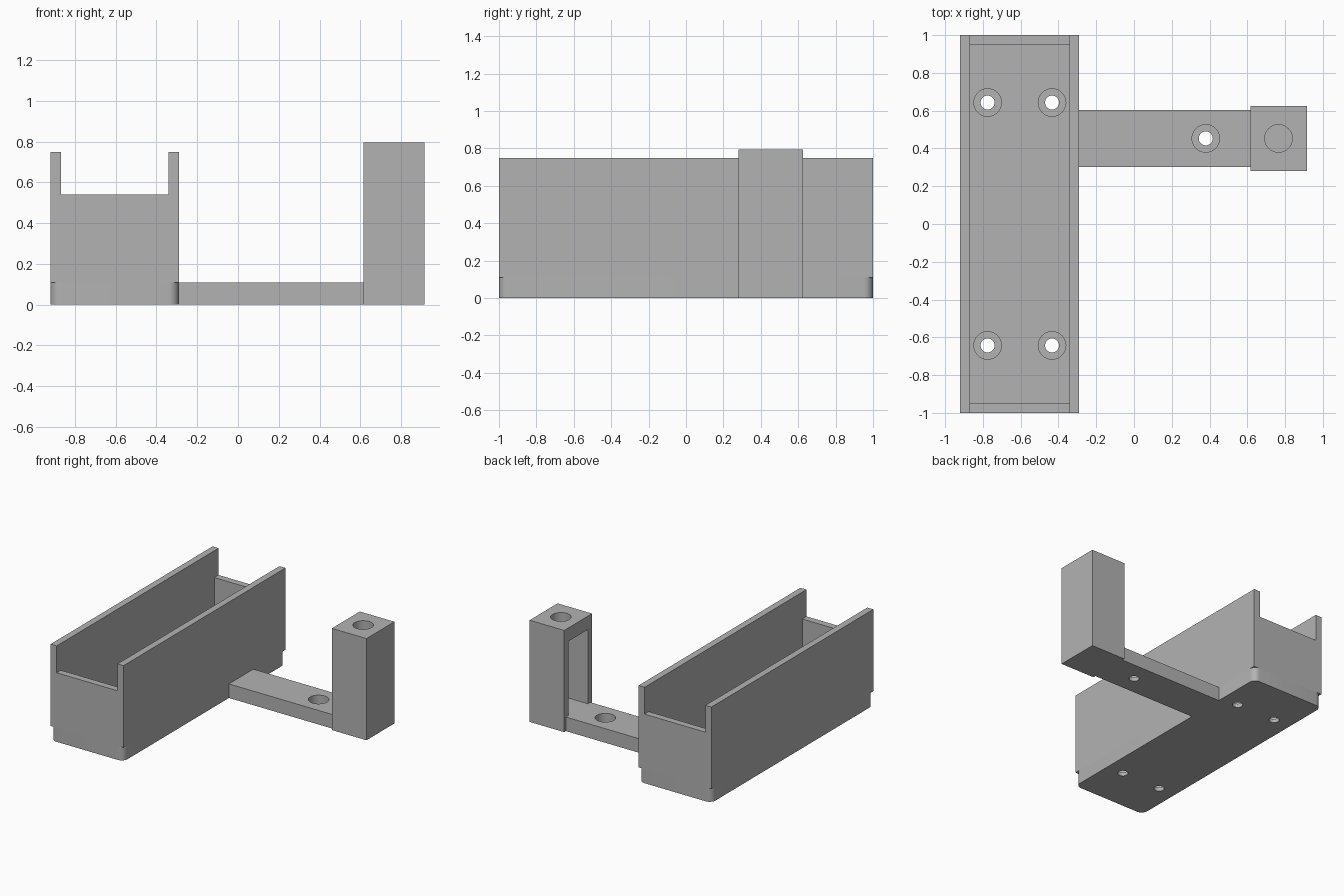
import bpy, bmesh
from mathutils import Matrix

default = bpy.data.objects.get("Cube")
if default:
    bpy.data.objects.remove(default, do_unlink=True)

# Single grey plastic
grey = bpy.data.materials.new("grey plastic")
grey.use_nodes = True
colour = (0.45, 0.45, 0.45, 1)
grey.diffuse_color = colour
grey.node_tree.nodes["Principled BSDF"].inputs["Base Color"].default_value = colour


def add_object(name, bm):
    mesh = bpy.data.meshes.new(name)
    bm.to_mesh(mesh)
    bm.free()
    mesh.materials.append(grey)
    obj = bpy.data.objects.new(name, mesh)
    bpy.context.collection.objects.link(obj)
    return obj


def box(name, x, y, z, corner=0):
    """Box from (low, high) ranges, with optional rounded upright edges."""
    bm = bmesh.new()
    bmesh.ops.create_cube(bm, size=1)
    for v in bm.verts:
        v.co = [r[0] if c < 0 else r[1] for c, r in zip(v.co, (x, y, z))]
    if corner:
        upright = [e for e in bm.edges
                   if abs(e.verts[0].co.z - e.verts[1].co.z) > 1e-4]
        bmesh.ops.bevel(bm, geom=upright, offset=corner, segments=8,
                        profile=0.5, affect='EDGES')
    return add_object(name, bm)


def cylinder(name, x, y, z, radius):
    bm = bmesh.new()
    bmesh.ops.create_cone(bm, cap_ends=True, segments=40, radius1=radius,
                          radius2=radius, depth=z[1] - z[0],
                          matrix=Matrix.Translation((x, y, sum(z) / 2)))
    return add_object(name, bm)


def select(obj):
    bpy.ops.object.select_all(action='DESELECT')
    obj.select_set(True)
    bpy.context.view_layer.objects.active = obj


def cut(target, cutter):
    mod = target.modifiers.new("cut", 'BOOLEAN')
    mod.operation = 'DIFFERENCE'
    mod.solver = 'EXACT'
    mod.object = cutter
    select(target)
    bpy.ops.object.modifier_apply(modifier=mod.name)
    bpy.data.objects.remove(cutter, do_unlink=True)


LEFT, RIGHT, WALL = -0.92, -0.29, 0.052
FLOOR, END_TOP, SIDE_TOP = 0.11, 0.54, 0.75
HEAD, SHANK, HEAD_SEAT = 0.073, 0.037, 0.03


def screw_hole(target, x, y):
    cut(target, cylinder("shank_cutter", x, y, (-0.1, 0.2), SHANK))
    cut(target, cylinder("head_cutter", x, y, (HEAD_SEAT, 0.2), HEAD))


# Tray floor with rounded corners and four screw holes
floor = box("tray_floor", (LEFT, RIGHT), (-1, 1), (0, FLOOR), corner=0.05)
for hx in (-0.775, -0.434):
    for hy in (-0.643, 0.643):
        screw_hole(floor, hx, hy)

# Tall side walls and lower end walls
box("right_tray_wall", (LEFT, LEFT + WALL), (-1, 1), (FLOOR, SIDE_TOP))
box("left_tray_wall", (RIGHT - WALL, RIGHT), (-1, 1), (FLOOR, SIDE_TOP))
inner = (LEFT + WALL, RIGHT - WALL)
box("front_tray_wall", inner, (-1, -1 + WALL), (FLOOR, END_TOP))
box("back_tray_wall", inner, (1 - WALL, 1), (FLOOR, END_TOP))

# Connecting arm with one screw hole
arm = box("connecting_arm", (RIGHT, 0.616), (0.302, 0.604), (0, FLOOR))
screw_hole(arm, 0.38, 0.453)

# Hollow post, open towards the tray, with a hole in its top
post = box("hollow_post", (0.616, 0.915), (0.28, 0.625), (0, 0.795))
cut(post, box("slot_cutter", (0.5, 0.863), (0.333, 0.572), (FLOOR, 0.69)))
cut(post, cylinder("top_hole_cutter", 0.765, 0.453, (0.6, 0.9), HEAD))

# Smooth the round surfaces, keep hard edges
for part in (floor, arm, post):
    select(part)
    bpy.ops.object.shade_smooth_by_angle(angle=0.6)
